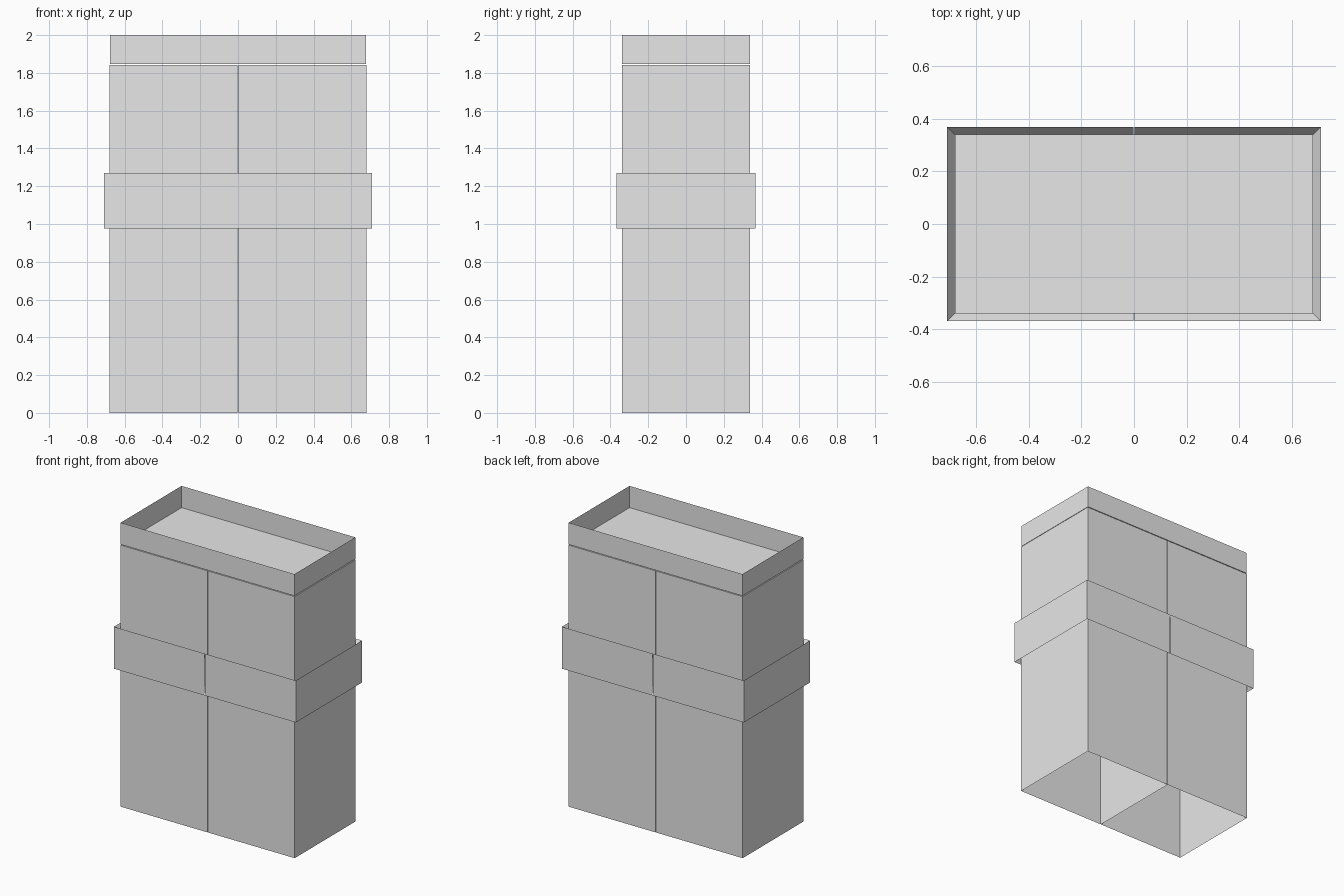
import bpy, bmesh

cube = bpy.data.objects.get("Cube")
if cube:
    bpy.data.objects.remove(cube, do_unlink=True)

GREY = (0.8, 0.8, 0.8, 1.0)
mat = bpy.data.materials.new("light_grey")
mat.use_nodes = True
mat.diffuse_color = GREY
mat.node_tree.nodes["Principled BSDF"].inputs["Base Color"].default_value = GREY

HX, HY = 0.679, 0.339      # half width and half depth of the body
GAP = 0.002                # half of the seam between the two halves


def rect(x0, x1, y0, y1, z):
    return [(x0, y0, z), (x1, y0, z), (x1, y1, z), (x0, y1, z)]


def loft(name, rings, closed=True, cap_first=False, cap_last=False):
    """Join matching rings of points with quads, bottom ring first."""
    bm = bmesh.new()
    vs = [[bm.verts.new(p) for p in ring] for ring in rings]
    n = len(vs[0])
    for a, b in zip(vs, vs[1:]):
        for i in range(n if closed else n - 1):
            j = (i + 1) % n
            bm.faces.new((a[i], a[j], b[j], b[i]))
    if cap_first:
        bm.faces.new(vs[0][::-1])
    if cap_last:
        bm.faces.new(vs[-1])
    mesh = bpy.data.meshes.new(name)
    bm.to_mesh(mesh)
    bm.free()
    mesh.materials.append(mat)
    obj = bpy.data.objects.new(name, mesh)
    bpy.context.collection.objects.link(obj)
    return obj


# Band section: outward offset and height, with sloped flanges top and bottom
BAND = [(0.0, 1.02), (0.03, 0.975), (0.03, 1.27), (0.0, 1.223)]

for side, s in (("left", 1), ("right", -1)):
    # Tall hollow compartment, open at the bottom
    x0, x1 = sorted((s * GAP, s * HX))
    loft(side + "_compartment",
         [rect(x0, x1, -HY, HY, z) for z in (0.0, 1.842)], cap_last=True)

    # Half of the band, wrapped round three sides of the compartment
    rings = []
    for d, z in BAND:
        x, y = s * (HX + d), s * (HY + d)
        rings.append([(s * 0.001, -y, z), (x, -y, z), (x, y, z), (s * 0.001, y, z)])
    loft(side + "_band", rings, closed=False)

# Shallow open tray on top
loft("top_tray", [rect(-0.677, 0.677, -HY, HY, z) for z in (1.847, 2.0)],
     cap_first=True)
